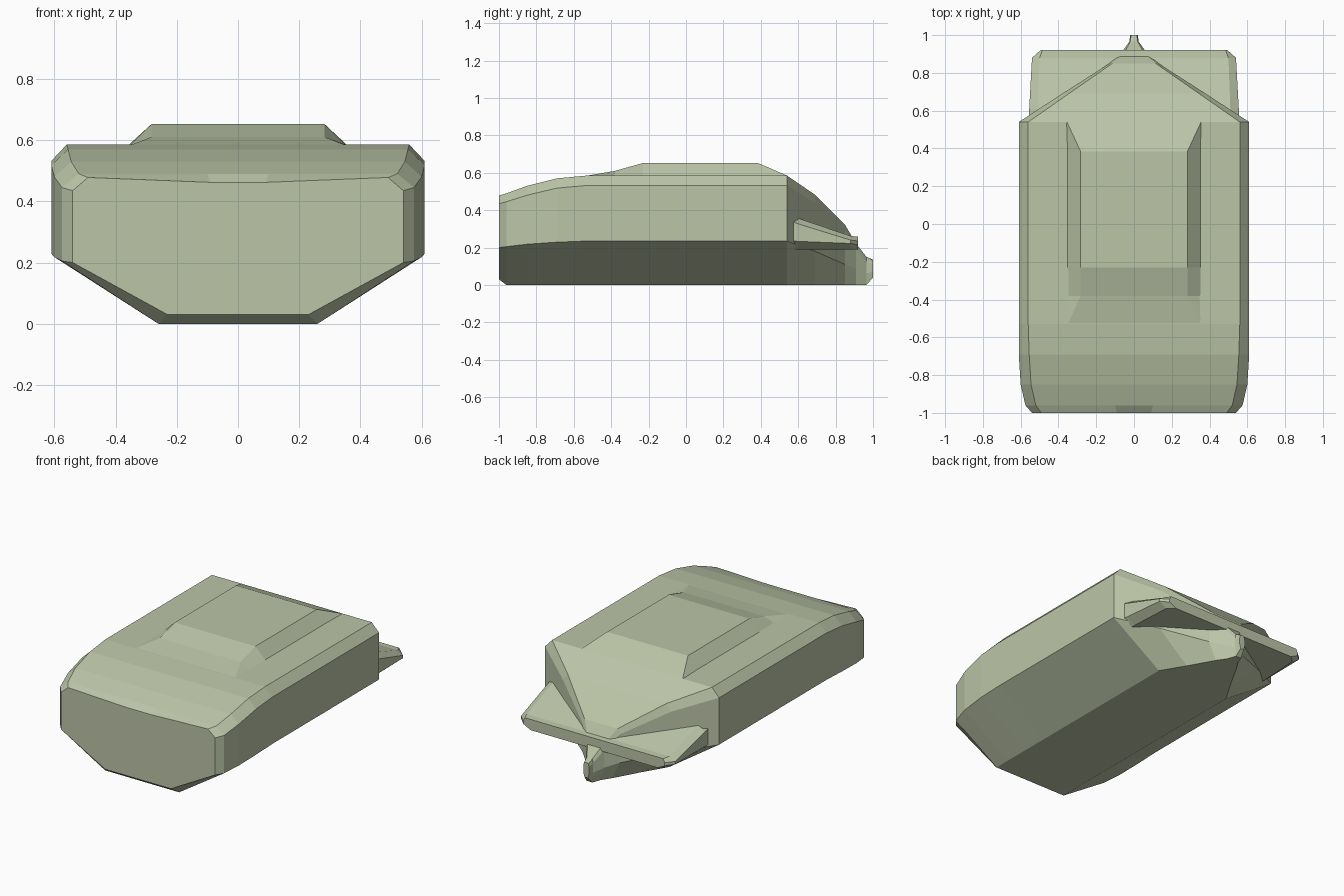
import bpy, bmesh

paint = bpy.data.materials.new("olive_paint")
paint.diffuse_color = (.50, .56, .39, 1)


def loft(name, stations):
    """Skin mirrored half-sections (x, z, listed bottom to top) along y."""
    bm = bmesh.new()
    rings = []
    for y, half in stations:
        pts = half + [(-x, z) for x, z in reversed(half)]
        rings.append([bm.verts.new((x, y, z)) for x, z in pts])
    n = len(rings[0])
    for a, b in zip(rings, rings[1:]):
        for i in range(n):
            j = (i + 1) % n
            bm.faces.new((a[i], a[j], b[j], b[i]))
    bm.faces.new(rings[0])
    bm.faces.new(rings[-1])
    bmesh.ops.recalc_face_normals(bm, faces=bm.faces)
    mesh = bpy.data.meshes.new(name)
    bm.to_mesh(mesh)
    bm.free()
    mesh.materials.append(paint)
    obj = bpy.data.objects.new(name, mesh)
    bpy.context.collection.objects.link(obj)
    return obj


# Main hull: blunt chamfered front, flat sides, tapering to a thin keel at the back
hull = []
for y, hb, zb, hs, zl, zu, ht, zt, hc, zc in [
    (-1.00, .23, .03, .54, .20, .435, .49, .478, .09, .462),
    (-.96, .26, .00, .575, .205, .445, .52, .49, .10, .49),
    (-.85, .26, .00, .60, .218, .48, .545, .53, .10, .53),
    (-.69, .26, .00, .61, .229, .518, .555, .57, .10, .57),
    (-.53, .26, .00, .61, .235, .532, .56, .585, .10, .585),
    (.54, .26, .00, .61, .235, .532, .56, .585, .10, .585),
    (.69, .17, .00, .38, .18, .44, .345, .482, .08, .482),
    (.85, .08, .00, .13, .11, .29, .115, .322, .05, .322),
    (.91, .04, .00, .065, .085, .20, .05, .22, .03, .22),
    (.965, .02, .00, .025, .062, .125, .02, .15, .01, .15),
    (1.00, .012, .04, .02, .07, .11, .015, .13, .01, .135),
]:
    hull.append((y, [(hb, zb), (hs, zl), (hs, zu), (ht, zt), (hc, zc)]))
loft("hull", hull)

# Raised roof hatch with sloped flanks and ramps
roof = []
for y, base, top, z in [(-.53, .36, .35, .584), (-.38, .355, .283, .61),
                        (-.23, .355, .283, .652), (.385, .355, .283, .652),
                        (.54, .36, .355, .585)]:
    roof.append((y, [(base, .55), (base, .582), (top, z)]))
loft("roof_hatch", roof)

# Wedge-shaped tail plate crossing the rear taper
plate = []
for y, hs, zl, zu, ht, zt in [(.575, .557, .235, .335, .51, .345),
                              (.605, .555, .233, .325, .51, .355),
                              (.88, .54, .222, .24, .50, .262),
                              (.92, .495, .215, .235, .485, .258)]:
    plate.append((y, [(hs - .05, .19), (hs, zl), (hs, zu), (ht, zt)]))
loft("tail_plate", plate)
